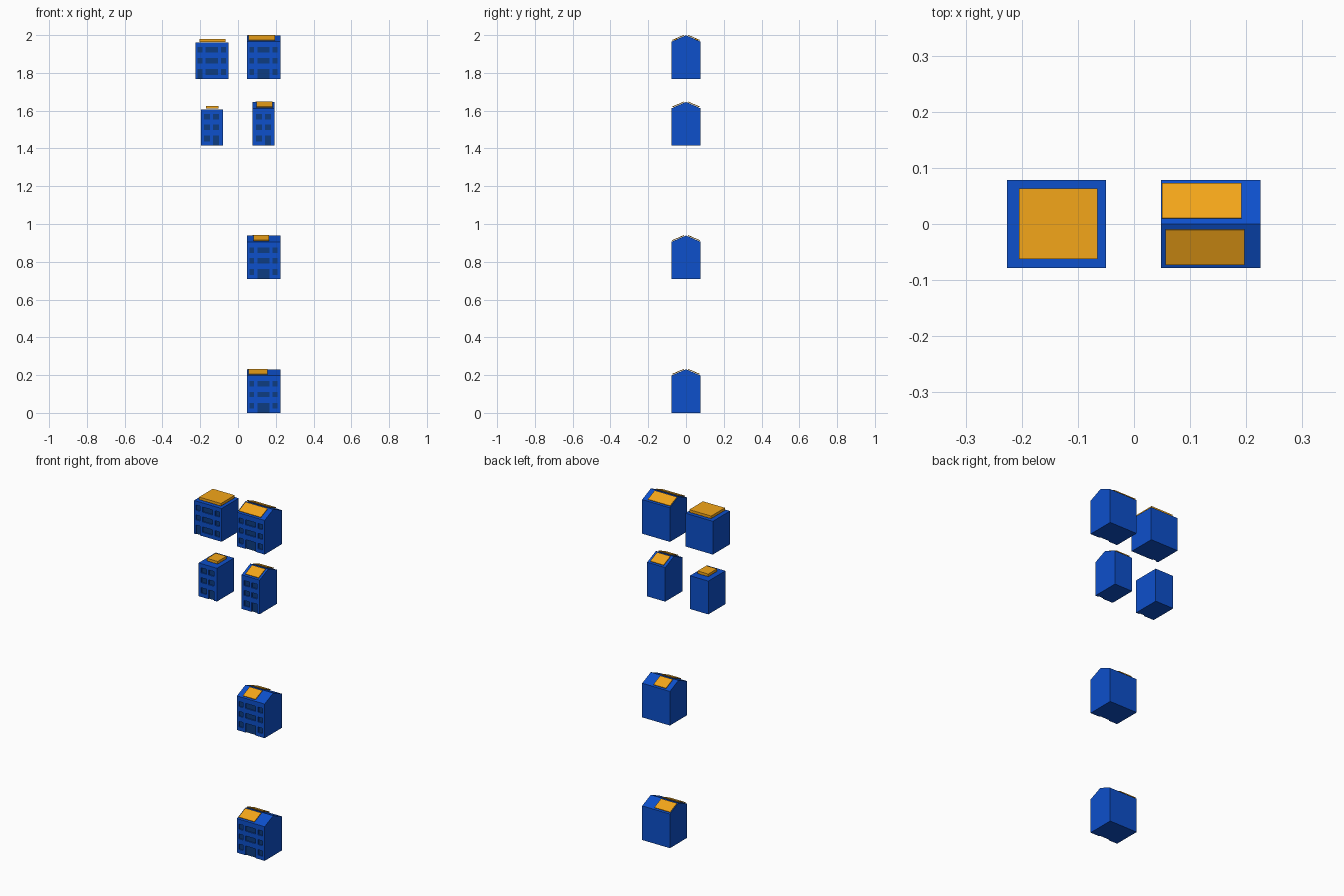
import bpy, bmesh, math
from mathutils import Matrix, Vector

if "Cube" in bpy.data.objects:
    bpy.data.objects.remove(bpy.data.objects["Cube"])


def mat(name, rgb):
    m = bpy.data.materials.new(name)
    m.diffuse_color = (*rgb, 1)
    m.use_nodes = True
    m.node_tree.nodes["Principled BSDF"].inputs["Base Color"].default_value = m.diffuse_color
    return m


BLUE = mat("wall_blue", (0.004, 0.08, 0.60))
DARK = mat("window_dark", (0.004, 0.045, 0.22))
ORANGE = mat("panel_orange", (0.9, 0.38, 0.01))
D = 0.078          # half depth
EAVE, RIDGE = 0.197, 0.231
RECESS = 0.007


def new_obj(name, bm, material=None):
    bmesh.ops.recalc_face_normals(bm, faces=bm.faces)
    me = bpy.data.meshes.new(name)
    bm.to_mesh(me)
    bm.free()
    ob = bpy.data.objects.new(name, me)
    bpy.context.collection.objects.link(ob)
    if material:
        me.materials.append(material)
    return ob


def add_box(bm, lo, hi, rot=None):
    lo, hi = Vector(lo), Vector(hi)
    m = Matrix.Translation((lo + hi) / 2) @ (rot or Matrix()) @ Matrix.Diagonal((*(hi - lo), 1))
    bmesh.ops.create_cube(bm, size=1, matrix=m)


def house(name, x0, x1, z, pitched, openings):
    # wall and roof body: side profile extruded along x
    prof = [(-D, 0), (D, 0), (D, EAVE)] + ([(0, RIDGE)] if pitched else []) + [(-D, EAVE)]
    if not pitched:
        prof = [(y, min(h, 0.192)) for y, h in prof]
    bm = bmesh.new()
    f = bm.faces.new([bm.verts.new((x0, y, z + h)) for y, h in prof])
    ext = bmesh.ops.extrude_face_region(bm, geom=[f])
    bmesh.ops.translate(bm, vec=(x1 - x0, 0, 0),
                        verts=[v for v in ext["geom"] if isinstance(v, bmesh.types.BMVert)])
    body = new_obj(name + "_walls", bm, BLUE)

    # recessed openings, cut from the front wall
    cut, pane = bmesh.new(), bmesh.new()
    for a, b, h0, h1 in openings:
        low = h0 - 0.01 if h0 == 0 else h0
        add_box(cut, (a, -D - 0.02, z + low), (b, -D + RECESS, z + h1))
        add_box(pane, (a, -D + RECESS - 0.001, z + h0), (b, -D + RECESS + 0.001, z + h1))
    cutter = new_obj(name + "_cutter", cut)
    cutter.hide_render = True
    mod = body.modifiers.new("openings", "BOOLEAN")
    mod.operation, mod.solver, mod.object = "DIFFERENCE", "EXACT", cutter
    bpy.context.view_layer.objects.active = body
    bpy.ops.object.modifier_apply(modifier=mod.name)
    bpy.data.objects.remove(cutter)
    new_obj(name + "_windows_and_doors", pane, DARK)


def roof_panels(name, z, front, back):
    # one tilted panel on each roof slope
    ang = math.atan2(RIDGE - EAVE, D)
    for side, (x0, x1), label in ((-1, front, "front"), (1, back, "back")):
        bm = bmesh.new()
        y, length, t = side * 0.0415, 0.068, 0.004
        h = z + RIDGE - (RIDGE - EAVE) * abs(y) / D + 0.005
        add_box(bm, (x0, y - length / 2, h - t / 2), (x1, y + length / 2, h + t / 2),
                Matrix.Rotation(-side * ang, 4, 'X'))
        new_obj(f"{name}_{label}_panel", bm, ORANGE)


def flat_panel(name, x0, x1, y0, y1, z):
    bm = bmesh.new()
    add_box(bm, (x0, y0, z + 0.196), (x1, y1, z + 0.211))
    new_obj(name + "_roof_panel", bm, ORANGE)


ROWS = [(0.022, 0.053), (0.083, 0.111), (0.139, 0.168)]


def layout(cols, doors):
    # grid of windows; listed columns become ground-floor doors
    return [(a, b, 0 if (r == 0 and c in doors) else h0, h1)
            for r, (h0, h1) in enumerate(ROWS) for c, (a, b) in enumerate(cols)]


def wide(x):
    return [(x + 0.012, x + 0.038), (x + 0.054, x + 0.119), (x + 0.135, x + 0.162)]


def narrow(x):
    return [(x + 0.016, x + 0.050), (x + 0.064, x + 0.097)]


# wide flat-roofed house
house("wide_flat_house", -0.226, -0.05, 1.768, False, layout(wide(-0.226), [0]))
flat_panel("wide_flat_house", -0.205, -0.065, -0.062, 0.063, 1.768)
# narrow flat-roofed house
house("narrow_flat_house", -0.197, -0.08, 1.415, False, layout(narrow(-0.197), [1]))
flat_panel("narrow_flat_house", -0.17, -0.102, -0.04, 0.04, 1.415)
# narrow pitched house
house("narrow_pitched_house", 0.078, 0.193, 1.415, True, layout(narrow(0.078), [1]))
roof_panels("narrow_pitched_house", 1.415, (0.098, 0.183), (0.092, 0.177))
# wide pitched houses
for nm, z, fr, bk in (("upper_house", 1.768, (0.056, 0.197), (0.05, 0.192)),
                      ("middle_house", 0.708, (0.082, 0.163), (0.077, 0.157)),
                      ("lower_house", 0.0, (0.055, 0.156), (0.05, 0.151))):
    house(nm, 0.048, 0.225, z, True, layout(wide(0.048), [1]))
    roof_panels(nm, z, fr, bk)
